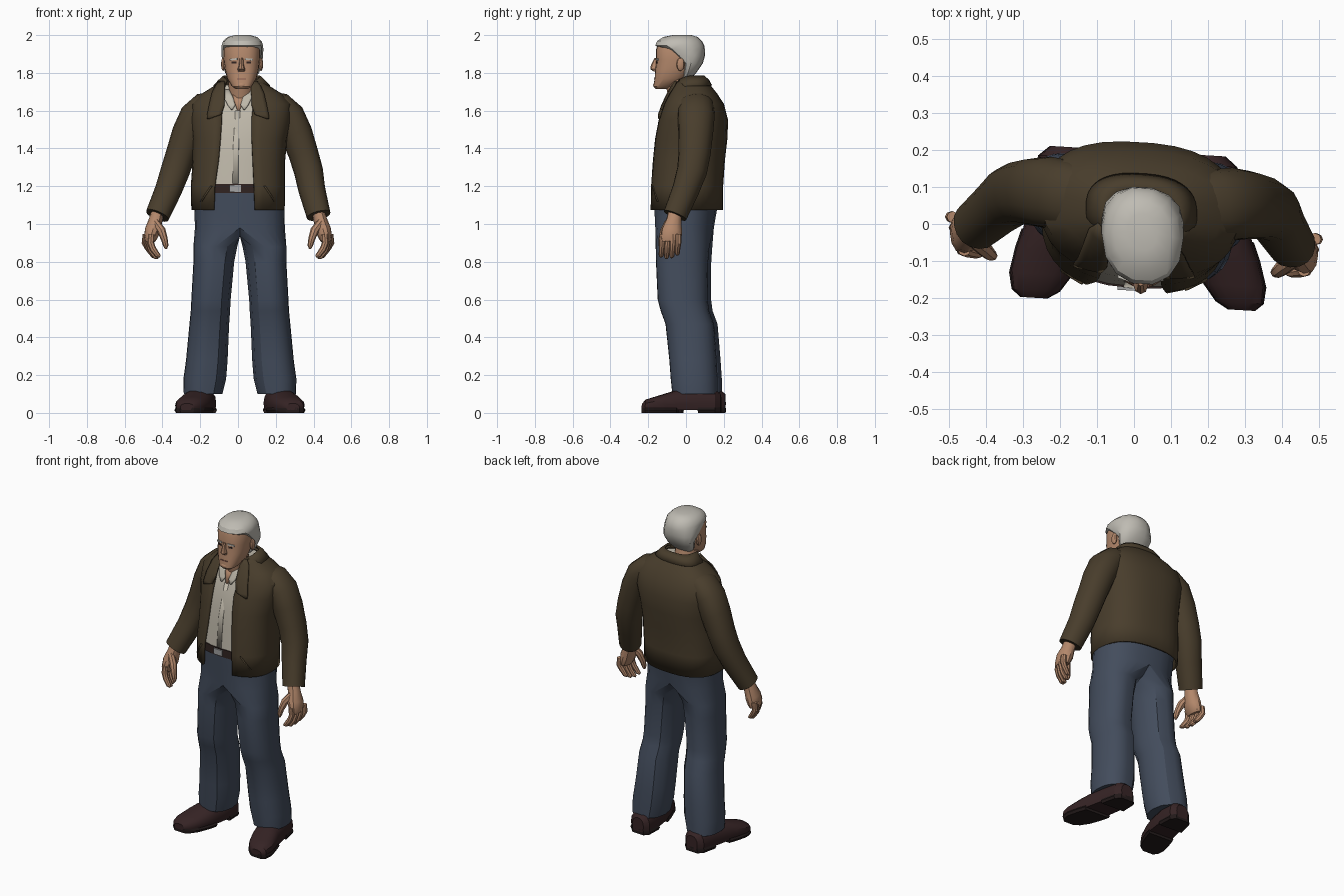
import bpy, bmesh
from math import sin, cos, acos, pi, radians, copysign
from mathutils import Vector, Matrix

if "Cube" in bpy.data.objects:
    bpy.data.objects.remove(bpy.data.objects["Cube"])

X, Y, Z = Vector((1, 0, 0)), Vector((0, 1, 0)), Vector((0, 0, 1))
TWIST = 0.06      # the left side stands a little further forward
SQUARE = 0.8      # squareness of the torso cross-section
made = []


def material(name, r, g, b):
    m = bpy.data.materials.new(name)
    m.use_nodes = True
    m.diffuse_color = (r, g, b, 1)
    m.node_tree.nodes["Principled BSDF"].inputs["Base Color"].default_value = (r, g, b, 1)
    return m


BROWN = material("brown jacket cloth", .066, .047, .025)
DENIM = material("blue denim", .056, .073, .108)
CREAM = material("cream shirt cloth", .52, .48, .40)
SKIN = material("skin", .46, .25, .15)
GREY = material("grey hair", .52, .50, .45)
SHOE = material("dark shoe leather", .036, .017, .018)
SOLE = material("black sole", .016, .010, .010)
BELT = material("belt leather", .03, .017, .015)
STEEL = material("buckle metal", .36, .36, .36)
LIP = material("lip", .26, .11, .08)


def finish(bm, name, mat, thick=0, offset=0):
    """Twist the mesh, turn it into an object and optionally thicken it."""
    for v in bm.verts:
        v.co.y -= TWIST * v.co.x
    if not thick:
        bmesh.ops.recalc_face_normals(bm, faces=bm.faces[:])
    mesh = bpy.data.meshes.new(name)
    bm.to_mesh(mesh)
    bm.free()
    mesh.materials.append(mat)
    ob = bpy.data.objects.new(name, mesh)
    bpy.context.collection.objects.link(ob)
    if thick:
        mod = ob.modifiers.new("thickness", "SOLIDIFY")
        mod.thickness, mod.offset = thick, offset
    made.append(ob)


def power(t, p):
    return copysign(abs(t) ** p, t)


def skin_rows(bm, rows, closed):
    n = len(rows[0])
    for lo, hi in zip(rows, rows[1:]):
        for j in range(n if closed else n - 1):
            k = (j + 1) % n
            bm.faces.new((lo[j], lo[k], hi[k], hi[j]))


def level_row(bm, ring, angles, p, dip=0):
    """Horizontal row of vertices; dip lowers its front."""
    cx, cy, z, rx, ry = ring
    return [bm.verts.new((cx + rx * power(cos(a), p), cy + ry * power(sin(a), p),
                          z - dip * max(0, -sin(a)))) for a in angles]


def loft(name, rings, mat, n=16, p=1.0, frame="z", zmin=-1, zmax=9):
    """Closed body through rings of (x, y, z, radius, radius)."""
    bm, rows = bmesh.new(), []
    pts = [Vector(r[:3]) for r in rings]
    for i, (c, r) in enumerate(zip(pts, rings)):
        u, v = X, (Z if frame == "y" else Y)
        if frame == "path":
            d = (pts[min(i + 1, len(pts) - 1)] - pts[max(i - 1, 0)]).normalized()
            u = Y.cross(d).normalized()
            v = d.cross(u)
        row = []
        for j in range(n):
            a = 2 * pi * j / n
            q = c + u * r[3] * power(cos(a), p) + v * r[4] * power(sin(a), p)
            q.z = min(max(q.z, zmin), zmax)
            row.append(bm.verts.new(q))
        rows.append(row)
    skin_rows(bm, rows, True)
    bm.faces.new(rows[0][::-1])
    bm.faces.new(rows[-1])
    finish(bm, name, mat)


def shell(name, rings, opening, mat, dip=0, n=30):
    """Body open at the front between the x pairs in opening."""
    bm, rows = bmesh.new(), []
    for ring, (xr, xl) in zip(rings, opening):
        edge = lambda d: acos(min(d / ring[3], .97) ** (1 / SQUARE))
        a0, a1 = -edge(xl - ring[0]), pi + edge(ring[0] - xr)
        rows.append(level_row(bm, ring, [a0 + (a1 - a0) * j / n for j in range(n + 1)],
                              SQUARE, dip))
    skin_rows(bm, rows, False)
    finish(bm, name, mat, .012, -1)


def trousers(name, hips, leg, mid, crotch_z, mat):
    """Hips that divide at a crotch seam into two legs; rings run downward."""
    bm, half, seam = bmesh.new(), 12, 5
    turn = [pi * j / half for j in range(2 * half)]
    rows = [level_row(bm, r, [a - pi / 2 for a in turn], .85) for r in hips]
    skin_rows(bm, rows, True)
    bm.faces.new(rows[0])
    low = rows[-1]
    yf, yb = low[0].co.y, low[half].co.y
    crotch = [bm.verts.new((mid, yf + (yb - yf) * k / (seam + 1), crotch_z))
              for k in range(1, seam + 1)]
    ring = turn[:half + 1] + [pi + pi * k / (seam + 1) for k in range(1, seam + 1)]
    for s, loop in ((1, low[:half + 1] + crotch[::-1]), (-1, low[half:] + low[:1] + crotch)):
        legs = [level_row(bm, (s * x + mid, *rest), [a - s * pi / 2 for a in ring], .88)
                for x, *rest in leg]
        skin_rows(bm, [loop] + legs, True)
        bm.faces.new(legs[-1])
    finish(bm, name, mat)


def front(rings, x, z):
    """Front y of a torso body at x, z."""
    z = min(max(z, rings[0][2]), rings[-1][2])
    for a, b in zip(rings, rings[1:]):
        if z <= b[2]:
            break
    t = (z - a[2]) / (b[2] - a[2])
    cx, cy, _, rx, ry = [m + (k - m) * t for m, k in zip(a, b)]
    c = min(abs(x - cx) / rx, .98) ** (1 / SQUARE)
    return cy - ry * (1 - c * c) ** (SQUARE / 2)


def patch(name, rows, rings, lift, mat, s=1, cols=4):
    """Thin plate of (z, x start, x end) rows laid on the front of a body."""
    bm, grid = bmesh.new(), []
    for z, x0, x1 in rows:
        xs = [s * (x0 + (x1 - x0) * k / cols) for k in range(cols + 1)]
        grid.append([bm.verts.new((x, front(rings, x, z) - lift, z)) for x in xs])
    skin_rows(bm, grid, False)
    finish(bm, name, mat, .008)


def solid(name, loc, size, mat, ball=False, tilt=0, turn=0):
    bm = bmesh.new()
    m = (Matrix.Translation(loc) @ Matrix.Rotation(turn, 4, "Z")
         @ Matrix.Rotation(tilt, 4, "Y") @ Matrix.Diagonal((*size, 1)))
    if ball:
        bmesh.ops.create_uvsphere(bm, u_segments=10, v_segments=8, radius=.5, matrix=m)
    else:
        bmesh.ops.create_cube(bm, size=1, matrix=m)
    finish(bm, name, mat)


def spans(table):
    """(z, centre x, front y, back y, half width) to loft rings."""
    return [(cx, (f + b) / 2, z, rx, (b - f) / 2) for z, cx, f, b, rx in table]


# Jacket with open front
coat = spans([(1.075, 0, -.188, .195, .247), (1.2, 0, -.185, .195, .25),
              (1.34, .005, -.174, .205, .245), (1.45, .01, -.162, .218, .25),
              (1.55, .015, -.142, .222, .268), (1.635, .018, -.112, .2, .265),
              (1.69, .02, -.085, .165, .212), (1.735, .02, -.06, .13, .14),
              (1.765, .02, -.045, .095, .1)])
shell("jacket_body", coat,
      [(-.13, .09), (-.125, .085), (-.105, .078), (-.095, .073), (-.088, .071),
       (-.085, .08), (-.08, .085), (-.072, .085), (-.06, .08)], BROWN)
shell("jacket_collar", [(.02, .036, 1.735, .15, .102), (.02, .034, 1.764, .122, .088),
                        (.02, .022, 1.785, .098, .076)],
      [(-.09, .12), (-.075, .11), (-.06, .095)], BROWN, .03)

# Shirt, belt and jeans
shirt = [(cx, cy, z, rx - .016, ry - .016) for cx, cy, z, rx, ry in coat[1:-1]]
loft("shirt", shirt, CREAM, 28, SQUARE)
patch("shirt_placket", [(1.215, -.028, .002), (1.4, -.026, .004), (1.6, -.014, .012)],
      shirt, .001, CREAM)
patch("shirt_opening", [(1.6, -.003, .008), (1.65, -.02, .028), (1.69, -.03, .04)],
      shirt, .005, SKIN)
loft("belt", [(0, .005, z, .238, .178) for z in (1.163, 1.212)], BELT, 28, SQUARE)
solid("belt_buckle", (-.015, -.173, 1.188), (.06, .014, .036), STEEL)
trousers("jeans",
         spans([(1.175, .002, -.17, .175, .234), (1.08, .007, -.167, .165, .238),
                (.98, .01, -.162, .148, .238)]),
         [(.13, -.01, .88, .116, .142), (.138, -.012, .8, .108, .138),
          (.153, -.008, .6, .104, .132), (.156, .004, .54, .104, .128),
          (.162, .03, .47, .105, .128), (.175, .048, .28, .11, .125),
          (.186, .055, .18, .113, .124), (.195, .06, .1, .102, .12)], .01, .935, DENIM)

for side, s in (("left", 1), ("right", -1)):
    # Collar points, lapels and pocket
    patch(side + "_shirt_collar", [(1.605, .03, .036), (1.63, .014, .055),
                                   (1.67, .026, .075), (1.71, .045, .09)], shirt, .012, CREAM, s)
    patch(side + "_lapel", [(1.557, .152, .163), (1.58, .088, .162), (1.63, .072, .152),
                            (1.69, .07, .138), (1.73, .07, .12), (1.755, .072, .1)],
          coat, .01, BROWN, s)
    patch(side + "_pocket_welt", [(1.12, .19, .198), (1.2, .137, .145)], coat, .002, BROWN, s, 1)

    # Shoe upper, then heel and tread cut from the same outline
    foot = [(s * x + .01, y, z, w, h) for x, y, z, w, h in
            [(.195, .197, .05, .04, .05), (.197, .17, .05, .068, .072), (.205, .08, .05, .08, .08),
             (.225, -.03, .045, .084, .078), (.24, -.08, .045, .086, .062),
             (.262, -.15, .04, .081, .045), (.275, -.195, .035, .062, .036),
             (.28, -.215, .03, .035, .02)]]
    loft(side + "_shoe_upper", foot, SHOE, 16, .85, "y", zmin=.016)
    outline = [(x, y, .015, w * 1.05, .1) for x, y, z, w, h in foot]
    loft(side + "_shoe_heel", outline[:3], SOLE, 12, .7, "y", 0, .03)
    loft(side + "_shoe_tread", outline[3:], SOLE, 12, .7, "y", 0, .028)

    # Sleeve, leaning with the shoulders
    lean = lambda z: .022 * min(max((z - 1.05) / .25, 0), 1)
    loft(side + "_sleeve",
         [(s * x + lean(z), y, z, a, b) for x, y, z, a, b in
          [(.13, .055, 1.645, .06, .085), (.195, .065, 1.622, .078, .095),
           (.245, .07, 1.57, .087, .098), (.287, .07, 1.48, .085, .092),
           (.325, .066, 1.37, .079, .085), (.353, .054, 1.28, .077, .08),
           (.38, .022, 1.18, .071, .072), (.427, -.032, 1.045, .064, .064)]],
         BROWN, 16, .92, "path")

    # Hand with curled fingers and thumb
    loft(side + "_palm",
         [(s * x, y, z, a, b) for x, y, z, a, b in
          [(.423, -.03, 1.07, .034, .038), (.436, -.038, 1.02, .036, .04),
           (.452, -.048, .965, .042, .055), (.464, -.052, .925, .034, .056),
           (.468, -.052, .905, .024, .05)]],
         SKIN, 12, .95, "path")
    for i, finger in enumerate(("index", "middle", "ring", "little")):
        x, y, drop = .458 + .01 * i, -.098 + .029 * i, (.008, 0, .004, .018)[i]
        loft(side + "_" + finger + "_finger",
             [(s * x, y, .945, .017, .016), (s * (x + .004), y, .9, .018, .016),
              (s * (x - .008), y - .004, .86 + drop, .017, .015),
              (s * (x - .033), y - .008, .826 + drop, .014, .013),
              (s * (x - .046), y - .01, .82 + drop, .007, .007)], SKIN, 8, 1, "path")
    loft(side + "_thumb",
         [(s * .437, -.065, 1.01, .02, .022), (s * .405, -.09, .965, .023, .022),
          (s * .39, -.104, .92, .018, .018), (s * .382, -.108, .885, .014, .014),
          (s * .381, -.108, .868, .006, .006)], SKIN, 8, 1, "path")

    # Ear, brow and eye
    solid(side + "_ear", (.022 + s * .1, -.022, 1.845), (.024, .042, .07), SKIN, True)
    solid(side + "_brow", (.018 + s * .04, -.146, 1.872), (.042, .016, .009), GREY,
          tilt=s * .1, turn=s * .3)
    solid(side + "_eye", (.018 + s * .038, -.149, 1.855), (.026, .009, .009), BELT, turn=s * .2)

# Neck, head and face
loft("neck", [(.012, 0, 1.6, .07, .075), (.015, -.02, 1.68, .068, .075),
              (.02, -.045, 1.79, .07, .075)], SKIN, 14)
loft("head", spans([(1.715, .02, -.16, -.1, .032), (1.728, .02, -.171, -.06, .052),
                    (1.77, .02, -.165, .01, .078), (1.82, .02, -.161, .045, .09),
                    (1.87, .02, -.156, .08, .096), (1.92, .02, -.158, .085, .098),
                    (1.96, .02, -.145, .08, .088), (1.985, .02, -.1, .05, .06)]),
     SKIN, 20, SQUARE)
loft("nose", [(.018, -.158, 1.808, .018, .012), (.018, -.163, 1.82, .02, .025),
              (.018, -.163, 1.84, .013, .022), (.018, -.153, 1.878, .009, .013)], SKIN, 8)
solid("mouth", (.018, -.162, 1.768), (.048, .011, .006), LIP)
solid("chin", (.018, -.152, 1.735), (.06, .042, .036), SKIN, True)

# Short combed-back hair
loft("hair", spans([(1.775, .022, -.02, .03, .066), (1.8, .022, -.02, .055, .09),
                    (1.85, .023, -.022, .09, .104), (1.89, .023, -.075, .102, .11),
                    (1.925, .023, -.125, .102, .111), (1.944, .023, -.163, .1, .11),
                    (1.968, .023, -.153, .088, .102), (1.99, .023, -.12, .065, .078),
                    (2, .023, -.07, .03, .04)]), GREY, 14, .92)

# Smooth shading with crisp folds
bpy.ops.object.select_all(action="DESELECT")
for ob in made:
    ob.select_set(True)
bpy.context.view_layer.objects.active = made[0]
bpy.ops.object.shade_smooth_by_angle(angle=radians(32))
